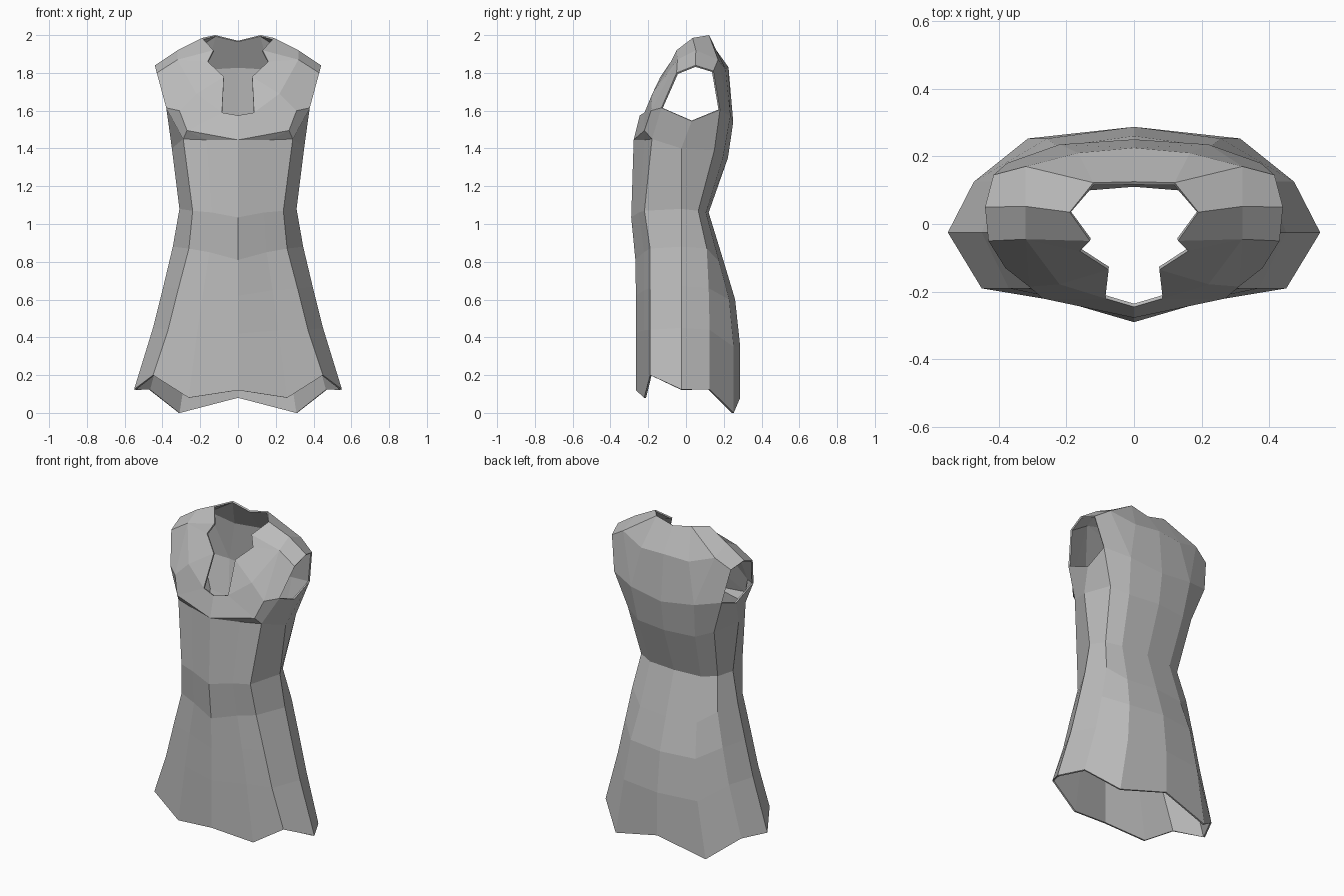
import bpy, bmesh

if "Cube" in bpy.data.objects:
    bpy.data.objects.remove(bpy.data.objects["Cube"])

cloth = bpy.data.materials.new("grey cloth")
cloth.diffuse_color = (0.5, 0.5, 0.5, 1)
cloth.use_nodes = True
cloth.node_tree.nodes["Principled BSDF"].inputs["Base Color"].default_value = cloth.diffuse_color

bm = bmesh.new()


def face(*vs):
    bm.faces.new(vs)


def point(x, y, z):
    return bm.verts.new((x, y, z))


# Skirt and waist rings, hem to underbust:
# z front, z side, z back, side x, front y, back y, corner x, corner y, rear side y
rings = [
    (0.12, 0.125, 0.08, 0.55, -0.265, 0.287, 0.45, -0.19, 0.125),
    (0.42, 0.45, 0.35, 0.45, -0.265, 0.287, 0.37, -0.19, 0.125),
    (0.62, 0.67, 0.60, 0.395, -0.265, 0.26, 0.315, -0.19, 0.12),
    (0.81, 0.88, 0.80, 0.345, -0.268, 0.20, 0.26, -0.19, 0.11),
    (1.035, 1.08, 1.06, 0.31, -0.29, 0.12, 0.24, -0.22, 0.065),
    (1.445, 1.40, 1.35, 0.35, -0.277, 0.222, 0.29, -0.18, 0.15),
]
hem_z = (0.12, 0.08, 0.20, 0.125, 0.125, 0.0, 0.08)


def ring(zf, zs, zb, xs, yf, yb, xc, yc, yr, zs_list=None):
    z = zs_list or (zf, zf * 0.42 + zs * 0.58 if zf < 1.2 else zf,
                    zs - 0.01 if zf < 1.2 else 1.45, zs, zs - 0.01, zb, zb)
    xy = ((0, yf), (xc * 0.58, yf + (yc - yf) * 0.58), (xc, yc), (xs, -0.025),
          (xs * 0.86, yr), (xs * 0.57, yb * 0.88), (0, yb))
    return [point(x, y, h) for (x, y), h in zip(xy, z)]


rows = [ring(*r, zs_list=hem_z if i == 0 else None) for i, r in enumerate(rings)]
for low, high in zip(rows, rows[1:]):
    for i in range(6):
        face(low[i], low[i + 1], high[i + 1], high[i])
t = rows[-1]

# Neck opening, front centre to back centre
n = [point(*p) for p in ((0, -0.245, 1.575), (0.085, -0.22, 1.59), (0.075, -0.135, 1.78),
                         (0.16, -0.08, 1.86), (0.13, -0.05, 1.92), (0.19, 0.035, 1.985),
                         (0.12, 0.122, 2.0), (0, 0.125, 1.97))]
# Armhole, from the underarm round the front
a = [point(*p) for p in ((0.37, 0.03, 1.545), (0.38, -0.13, 1.615), (0.43, -0.05, 1.80),
                         (0.44, 0.05, 1.84), (0.415, 0.145, 1.81), (0.375, 0.18, 1.605))]
# Bust, chest and shoulder points
bust, side_bust, chest = point(0.27, -0.22, 1.495), point(0.31, -0.185, 1.60), point(0.22, -0.178, 1.69)
sh_f, sh_m, sh_b = point(0.32, -0.045, 1.87), point(0.32, 0.052, 1.92), point(0.32, 0.17, 1.87)
# Upper back points
k5, k6 = point(0.22, 0.235, 1.57), point(0, 0.25, 1.54)
l5, l6 = point(0.165, 0.21, 1.82), point(0, 0.225, 1.83)

# Bust ledge and underarm
face(t[0], t[1], bust)
face(t[1], t[2], bust)
face(t[2], a[1], side_bust, bust)
face(t[2], t[3], a[0], a[1])
face(t[3], t[4], a[5], a[0])
# Chest
face(t[0], bust, n[1], n[0])
face(bust, side_bust, chest, n[1])
face(n[1], chest, n[2])
face(side_bust, a[1], a[2], sh_f)
face(side_bust, sh_f, chest)
face(chest, sh_f, n[3], n[2])
# Shoulder
face(n[3], sh_f, n[4])
face(n[4], sh_f, sh_m, n[5])
face(sh_f, a[2], a[3], sh_m)
face(sh_m, a[3], a[4], sh_b)
face(n[5], sh_m, sh_b, n[6])
# Back
face(t[4], t[5], k5, a[5])
face(t[5], t[6], k6, k5)
face(a[5], k5, sh_b, a[4])
face(k5, l5, sh_b)
face(k5, k6, l6, l5)
face(sh_b, l5, n[6])
face(l5, l6, n[7], n[6])

mesh = bpy.data.meshes.new("dress")
bm.to_mesh(mesh)
bm.free()
mesh.materials.append(cloth)
dress = bpy.data.objects.new("dress", mesh)
bpy.context.collection.objects.link(dress)

# Mirror the half and give the cloth a thin wall
mirror = dress.modifiers.new("mirror", "MIRROR")
mirror.use_clip = True
wall = dress.modifiers.new("wall", "SOLIDIFY")
wall.thickness = 0.01
wall.offset = -1
